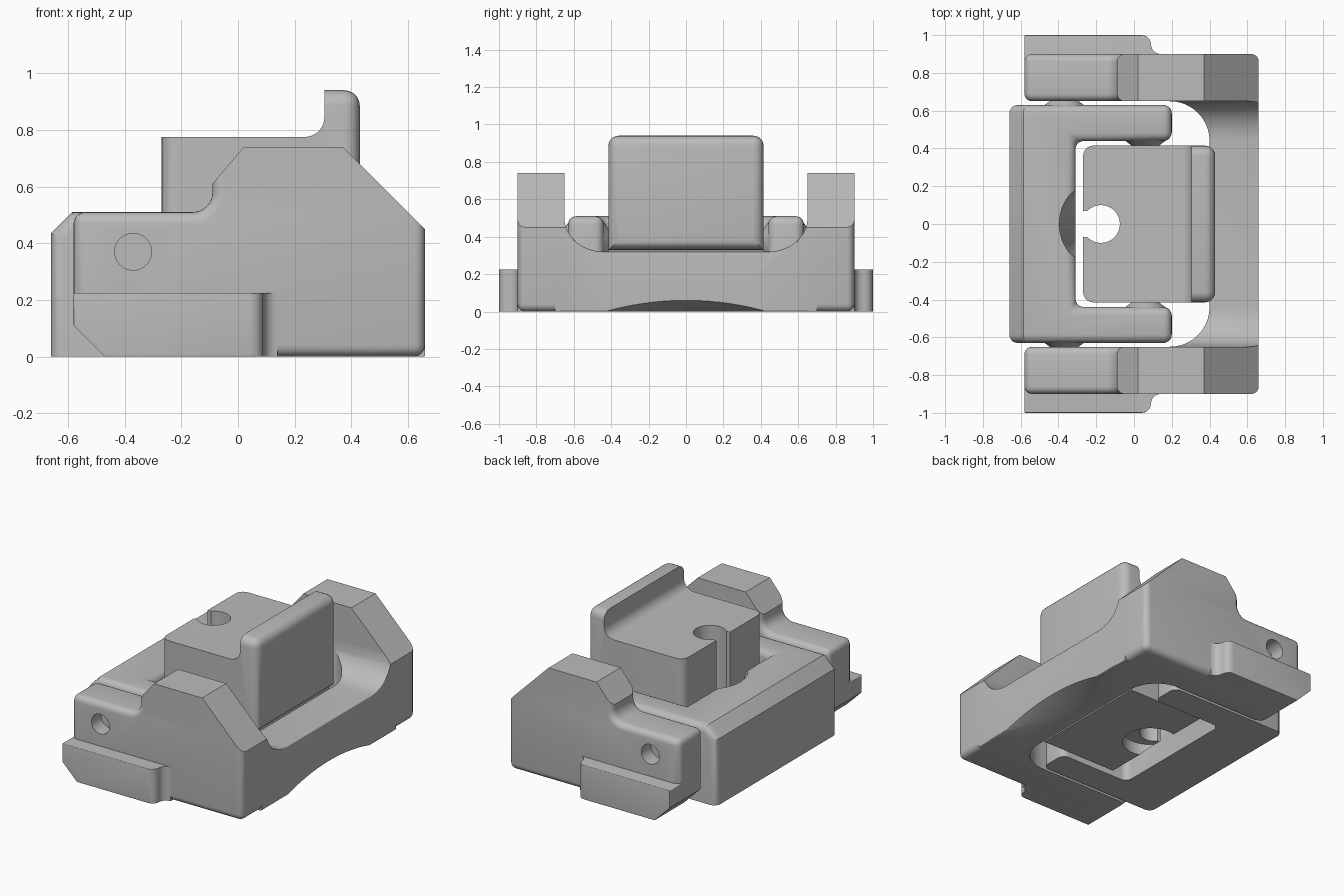
import bpy, bmesh
from math import sin, cos, pi, radians
from mathutils import Vector, Matrix

if "Cube" in bpy.data.objects:
    bpy.data.objects.remove(bpy.data.objects["Cube"])

grey = bpy.data.materials.new("plain grey")
grey.use_nodes = True
grey.diffuse_color = (0.5, 0.5, 0.5, 1)
grey.node_tree.nodes["Principled BSDF"].inputs["Base Color"].default_value = grey.diffuse_color


def arc(cx, cy, rx, ry, a0, a1, n=10):
    """Points along an elliptical arc, angles in degrees."""
    return [(cx + rx * cos(radians(a0 + (a1 - a0) * i / n)),
             cy + ry * sin(radians(a0 + (a1 - a0) * i / n))) for i in range(n + 1)]


def prism(pts, axis, lo, hi):
    """Extrude a 2D outline along an axis."""
    place = {"x": lambda a, b, h: (h, a, b),
             "y": lambda a, b, h: (a, h, b),
             "z": lambda a, b, h: (a, b, h)}[axis]
    bm = bmesh.new()
    base = bm.faces.new([bm.verts.new(place(a, b, lo)) for a, b in pts])
    out = bmesh.ops.extrude_face_region(bm, geom=[base])
    shift = Vector(place(0, 0, hi - lo))
    for v in out["geom"]:
        if isinstance(v, bmesh.types.BMVert):
            v.co += shift
    bmesh.ops.recalc_face_normals(bm, faces=bm.faces)
    return bm


def slice_off(bm, point, normal):
    """Remove everything on the normal's side of a plane and cap it."""
    geom = bm.verts[:] + bm.edges[:] + bm.faces[:]
    cut = bmesh.ops.bisect_plane(bm, geom=geom, plane_co=point, plane_no=normal,
                                 clear_outer=True, dist=1e-5)
    edges = [e for e in cut["geom_cut"] if isinstance(e, bmesh.types.BMEdge) and e.is_boundary]
    if edges:
        bmesh.ops.contextual_create(bm, geom=edges)
    bmesh.ops.recalc_face_normals(bm, faces=bm.faces)


def round_edges(bm, rule, size, segs=5):
    """Round the edges whose midpoint and direction satisfy the rule."""
    chosen = []
    for e in bm.edges:
        a, b = e.verts
        if e.calc_face_angle(0) > 0.5 and rule((a.co + b.co) / 2, (b.co - a.co).normalized()):
            chosen.append(e)
    bmesh.ops.bevel(bm, geom=chosen, offset=size, offset_type="OFFSET", segments=segs,
                    profile=0.5, affect="EDGES", clamp_overlap=True)


def cone(centre, axis, r1, r2, depth, segs=48):
    bm = bmesh.new()
    turn = Vector((0, 0, 1)).rotation_difference(Vector(axis)).to_matrix().to_4x4()
    bmesh.ops.create_cone(bm, cap_ends=True, segments=segs, radius1=r1, radius2=r2,
                          depth=depth, matrix=Matrix.Translation(centre) @ turn)
    return bm


def make(name, bm, mirror=False):
    mesh = bpy.data.meshes.new(name)
    bm.to_mesh(mesh)
    bm.free()
    mesh.materials.append(grey)
    ob = bpy.data.objects.new(name, mesh)
    bpy.context.collection.objects.link(ob)
    if mirror:
        m = ob.modifiers.new("mirror", "MIRROR")
        m.use_axis = (False, True, False)
        m.use_mirror_merge = False
    return ob


def activate(ob):
    bpy.ops.object.select_all(action="DESELECT")
    ob.select_set(True)
    bpy.context.view_layer.objects.active = ob


def carve(ob, bm):
    cutter = make("cutter", bm)
    cutter.hide_render = True
    m = ob.modifiers.new("carve", "BOOLEAN")
    m.operation, m.solver, m.object = "DIFFERENCE", "EXACT", cutter
    activate(ob)
    bpy.ops.object.modifier_move_to_index(modifier="carve", index=0)
    bpy.ops.object.modifier_apply(modifier="carve")
    bpy.data.objects.remove(cutter)


parts = []

# Side arms of the outer frame
outline = ([(-0.58, 0.11), (-0.47, 0), (0.66, 0), (0.66, 0.45), (0.37, 0.74), (0.02, 0.74),
            (-0.09, 0.61)] + arc(-0.16, 0.58, 0.07, 0.07, 0, -90, 6) + [(-0.58, 0.51)])
bm = prism(outline, "y", 0.65, 0.9)


def arm_rule(m, d):
    if abs(d.y) > 0.9:
        return (m.x < -0.5 and m.z > 0.4) or (m.x > 0.6 and m.z < 0.1)
    if m.x < -0.05 and m.z > 0.05 and m.z < 0.63:
        return True
    return m.y > 0.8 and (m.x > 0.65 or m.z < 0.06)


round_edges(bm, arm_rule, 0.04)
arm = make("side_arm", bm, mirror=True)
carve(arm, cone((-0.37, 0.9, 0.37), (0, 1, 0), 0.065, 0.065, 0.2, 32))
parts.append(arm)

# Flanges along the outer sides
outline = ([(-0.58, 0.8), (0.14, 0.8)] + arc(0.14, 0.95, 0.05, 0.05, -90, -180, 5)
           + arc(0.04, 0.95, 0.05, 0.05, 0, 90, 5) + [(-0.58, 1.0)])
bm = prism(outline, "z", 0, 0.225)
slice_off(bm, (-0.58, 0, 0.11), (-1, 0, -1))
round_edges(bm, lambda m, d: m.y > 0.97 and abs(d.x) > 0.9 or m.x < -0.57 and m.z > 0.12
            or m.x < -0.57 and m.y > 0.97, 0.035)
parts.append(make("side_flange", bm, mirror=True))

# Crossbar that joins the arms
hollow = arc(-0.44, 0.5, 0.21, 0.18, 180, 270) + arc(0.44, 0.5, 0.21, 0.18, 270, 360)
bm = prism([(0.7, 0), (-0.7, 0), (-0.7, 0.5)] + hollow + [(0.7, 0.5)], "x", 0.15, 0.66)
slice_off(bm, (0.66, 0, 0.45), (1, 0, 1))
round_edges(bm, lambda m, d: m.x > 0.655 and m.z < 0.4 and abs(d.y) > 0.6, 0.04)
bar = make("crossbar", bm)
carve(bar, prism(arc(0.19, 0.44, 0.21, 0.21, 0, 90) + [(-0.5, 0.65), (-0.5, -0.65)]
                 + arc(0.19, -0.44, 0.21, 0.21, -90, 0), "z", -0.5, 1))
carve(bar, cone((0.6, 0, -1.54), (1, 0, 0), 1.54, 1.615, 0.2, 160))
parts.append(bar)

# Inner U-shaped cradle
bm = prism([(-0.66, -0.63), (0.2, -0.63), (0.2, -0.44), (-0.31, -0.44),
            (-0.31, 0.44), (0.2, 0.44), (0.2, 0.63), (-0.66, 0.63)], "z", 0, 0.51)
slice_off(bm, (-0.66, 0, 0.435), (-1, 0, 1))
round_edges(bm, lambda m, d: m.z > 0.01 and not (m.x < -0.5 and abs(d.y) > 0.9), 0.045)
cradle = make("cradle", bm)
carve(cradle, cone((-0.15, 0, 0.385), (0, 0, 1), 0.16, 0.26, 0.35, 64))
parts.append(cradle)

# Centre block with its raised rear tab
outline = ([(-0.18, 0.02), (0.37, 0.02), (0.37, 0.33), (0.43, 0.33), (0.43, 0.94), (0.305, 0.94)]
           + arc(0.235, 0.845, 0.07, 0.07, 0, -90, 8) + [(-0.27, 0.775), (-0.27, 0.11)])
bm = prism(outline, "y", -0.415, 0.415)
round_edges(bm, lambda m, d: (m.x > 0.42 or m.x > 0.35 and m.z > 0.9)
            or (m.x < -0.26 and abs(d.z) > 0.9), 0.055)
block = make("centre_block", bm)
carve(block, cone((-0.175, 0, 0.4), (0, 0, 1), 0.1, 0.1, 1.2))
carve(block, prism([(-0.4, -0.07), (-0.15, -0.07), (-0.15, 0.07), (-0.4, 0.07)], "z", -0.2, 1))
carve(block, cone((-0.13, 0, 0.0), (0, 0, 1), 0.17, 0.17, 0.2))
parts.append(block)

# Pivot washers between the moving parts
parts.append(make("outer_washer", cone((-0.37, 0.64, 0.37), (0, 1, 0), 0.11, 0.07, 0.03, 32), True))
parts.append(make("inner_washer", cone((0.06, 0.428, 0.37), (0, -1, 0), 0.11, 0.07, 0.03, 32), True))

# Smooth rounded edges, keep corners crisp
for ob in parts:
    activate(ob)
    bpy.ops.object.shade_smooth_by_angle(angle=radians(30))
